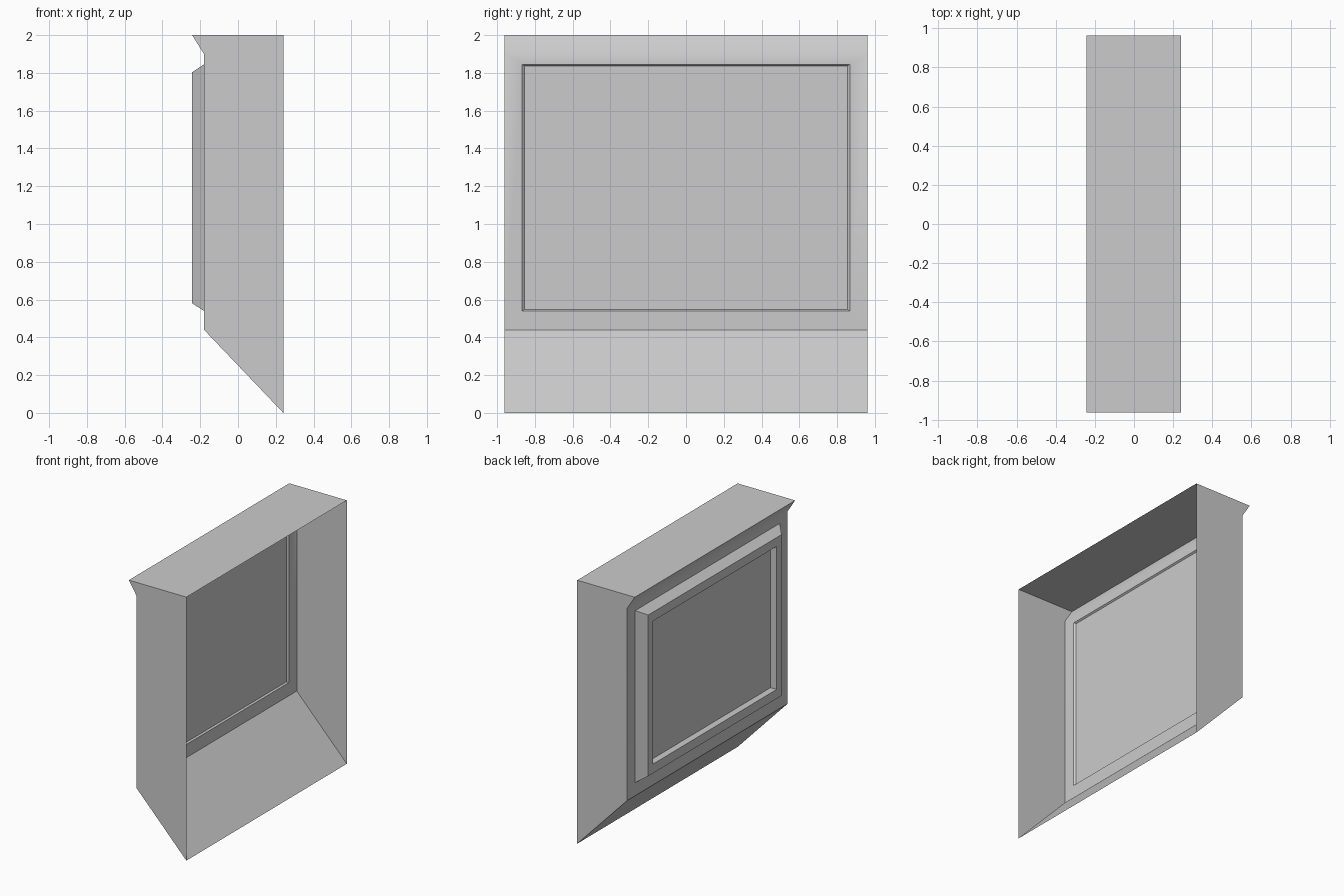
import bpy
import bmesh
import math

cube = bpy.data.objects.get("Cube")
if cube:
    bpy.data.objects.remove(cube, do_unlink=True)

grey = bpy.data.materials.new("plain grey")
grey.use_nodes = True
colour = (0.6, 0.6, 0.6, 1)
grey.diffuse_color = colour
grey.node_tree.nodes["Principled BSDF"].inputs["Base Color"].default_value = colour

HALF = 0.962    # half the width of the casing
WALL = -0.18    # x of the window wall
RIM = -0.243    # x of the outermost surface
OPEN = 0.24     # x of the open side
SILL, EAVE = 0.44, 1.9


def rect(bm, x, half, low, high):
    """Four corners of an upright rectangle facing -x."""
    return [bm.verts.new((x, y, z)) for y, z in
            ((half, low), (-half, low), (-half, high), (half, high))]


def bridge(bm, outer, inner):
    """Join two rectangles with a ring of four faces."""
    for i in range(4):
        j = (i + 1) % 4
        bm.faces.new((outer[i], inner[i], inner[j], outer[j]))


def finish(bm, name):
    bmesh.ops.recalc_face_normals(bm, faces=bm.faces)
    # Turn the outside of the wall and window towards -x
    main = max((f for f in bm.faces if abs(f.normal.x) > 0.9),
               key=lambda f: f.calc_area())
    if main.normal.x > 0:
        bmesh.ops.reverse_faces(bm, faces=bm.faces)
    mesh = bpy.data.meshes.new(name)
    bm.to_mesh(mesh)
    bm.free()
    mesh.materials.append(grey)
    obj = bpy.data.objects.new(name, mesh)
    bpy.context.collection.objects.link(obj)
    return obj


# Casing: thin sheet, open on +x, with a window hole in its wall
bm = bmesh.new()
wall = rect(bm, WALL, HALF, SILL, EAVE)
hole = rect(bm, WALL, 0.867, 0.54, 1.845)
bridge(bm, wall, hole)


def pair(x, z):
    return [bm.verts.new((x, s * HALF, z)) for s in (1, -1)]


foot, lip, top = pair(OPEN, 0), pair(RIM, 2), pair(OPEN, 2)
sill, eave = [wall[0], wall[1]], [wall[3], wall[2]]
for a, b in ((foot, sill), (eave, lip), (lip, top)):
    bm.faces.new((a[0], a[1], b[1], b[0]))
for side in range(2):
    bm.faces.new([p[side] for p in (foot, sill, eave, lip, top)])
casing = finish(bm, "casing")

# The eave blends softly into the wall, all other edges are sharp
bpy.context.view_layer.objects.active = casing
casing.select_set(True)
bpy.ops.object.shade_smooth_by_angle(angle=math.radians(36))
weighted = casing.modifiers.new("flat wall", 'WEIGHTED_NORMAL')
weighted.keep_sharp = True

# Window frame: sloped outer edge, flat rim, straight inner wall
bm = bmesh.new()
loops = [rect(bm, *size) for size in (
    (WALL, 0.867, 0.54, 1.845),
    (RIM, 0.80, 0.58, 1.803),
    (RIM, 0.74, 0.65, 1.735),
    (-0.192, 0.74, 0.65, 1.735))]
for outer, inner in zip(loops, loops[1:]):
    bridge(bm, outer, inner)
finish(bm, "window_frame")

# Pane closing the opening behind the frame
bm = bmesh.new()
bm.faces.new(rect(bm, -0.192, 0.855, 0.548, 1.837))
finish(bm, "window_pane")
